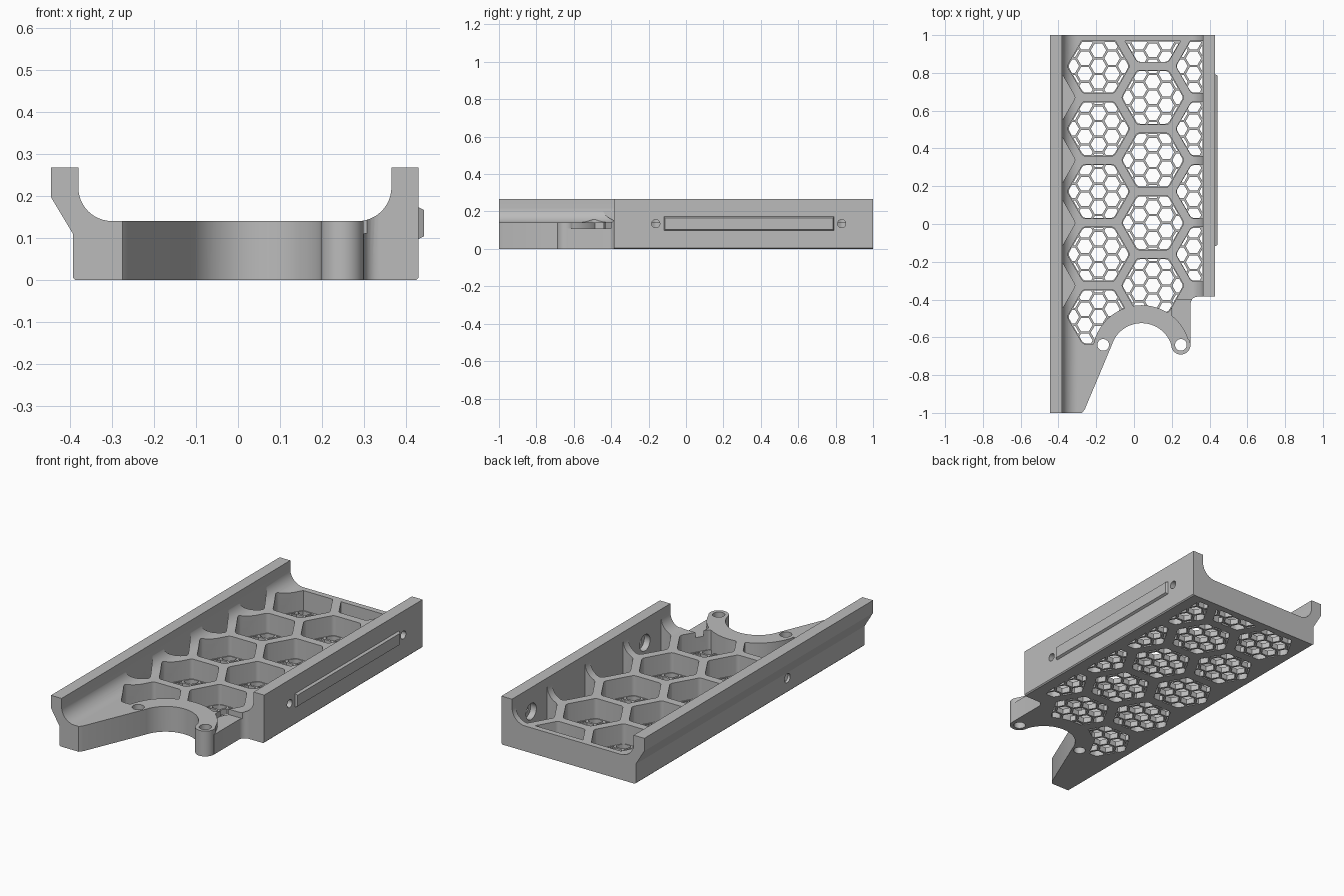
import bpy
import bmesh
from math import sin, cos, pi, radians
from mathutils import Matrix

cube = bpy.data.objects.get("Cube")
if cube:
    bpy.data.objects.remove(cube, do_unlink=True)

grey = bpy.data.materials.new("light_grey")
grey.use_nodes = True
grey.diffuse_color = (0.5, 0.5, 0.5, 1)
grey.node_tree.nodes["Principled BSDF"].inputs["Base Color"].default_value = (0.5, 0.5, 0.5, 1)


def arc(cx, cy, r, a0, a1, n):
    steps = [radians(a0 + (a1 - a0) * i / n) for i in range(n + 1)]
    return [(cx + r * cos(a), cy + r * sin(a)) for a in steps]


def prisms(name, polys, lo, hi, axis="Z"):
    """Extrude flat outlines from lo to hi along an axis, as one object."""
    place = {"Z": lambda p, h: (p[0], p[1], h),
             "Y": lambda p, h: (p[0], h, p[1]),
             "X": lambda p, h: (h, p[0], p[1])}[axis]
    bm = bmesh.new()
    for poly in polys:
        a = [bm.verts.new(place(p, lo)) for p in poly]
        b = [bm.verts.new(place(p, hi)) for p in poly]
        bm.faces.new(a)
        bm.faces.new(b[::-1])
        for i in range(len(poly)):
            j = (i + 1) % len(poly)
            bm.faces.new((a[i], b[i], b[j], a[j]))
    bmesh.ops.recalc_face_normals(bm, faces=bm.faces)
    mesh = bpy.data.meshes.new(name)
    bm.to_mesh(mesh)
    bm.free()
    mesh.materials.append(grey)
    ob = bpy.data.objects.new(name, mesh)
    bpy.context.collection.objects.link(ob)
    return ob


def combine(target, tool, operation="DIFFERENCE"):
    """Apply a boolean and discard the tool."""
    mod = target.modifiers.new("cut", "BOOLEAN")
    mod.operation, mod.object, mod.solver = operation, tool, "EXACT"
    bpy.context.view_layer.update()
    dg = bpy.context.evaluated_depsgraph_get()
    mesh = bpy.data.meshes.new_from_object(target.evaluated_get(dg))
    target.modifiers.clear()
    target.data = mesh
    bpy.data.objects.remove(tool, do_unlink=True)


def clip(poly, inside):
    """Keep the part of poly that lies inside a convex counterclockwise outline."""
    for k in range(len(inside)):
        (ax, ay), (bx, by) = inside[k], inside[(k + 1) % len(inside)]
        side = [(bx - ax) * (y - ay) - (by - ay) * (x - ax) for x, y in poly]
        out = []
        for i, p in enumerate(poly):
            j = (i + 1) % len(poly)
            q = poly[j]
            if side[i] >= 0:
                out.append(p)
            if (side[i] > 0 > side[j]) or (side[i] < 0 < side[j]):
                t = side[i] / (side[i] - side[j])
                out.append((p[0] + (q[0] - p[0]) * t, p[1] + (q[1] - p[1]) * t))
        poly = out
        if len(poly) < 3:
            return []
    return poly


def area(poly):
    return abs(sum(p[0] * q[1] - q[0] * p[1] for p, q in zip(poly, poly[1:] + poly[:1]))) / 2


def hexagon(cx, cy, r, fillet=0.0):
    if not fillet:
        return arc(cx, cy, r, 0, 300, 5)
    pts = []
    for k in range(6):
        x, y = cos(k * pi / 3), sin(k * pi / 3)
        d = r - fillet / cos(pi / 6)
        pts += arc(cx + d * x, cy + d * y, fillet, k * 60 - 30, k * 60 + 30, 4)
    return pts


# Tray: cross-section run along the length
FLOOR, TOP = 0.14, 0.267
section = [(-0.387, 0), (0.424, 0), (0.43, 0.006), (0.43, TOP), (0.365, TOP)]
section += arc(0.285, 0.22, 0.08, 0, -90, 12)
section += arc(-0.30, 0.22, 0.08, 270, 180, 12)
section += [(-0.38, TOP), (-0.445, TOP), (-0.445, 0.197), (-0.393, 0.11), (-0.393, 0.006)]
tray = prisms("honeycomb_tray", [section], -1, 1, "Y")

# Large honeycomb pockets, with a fine mesh left in their floors
PITCH, R = 0.332, 0.166
COL = PITCH * cos(pi / 6)
bounds = [(-0.378, -0.7), (0.365, -0.7), (0.365, 0.968), (-0.378, 0.968)]
pockets, holes = [], []
for c in range(4):
    for row in range(5):
        cx = -0.188 + (c - 1) * COL
        cy = 0.836 - row * PITCH + (0 if c % 2 else PITCH / 2)
        if (c == 3 and row == 4) or (c == 0 and row == 0):
            continue
        pocket = clip(hexagon(cx, cy, R, 0.025), bounds)
        if area(pocket) < 0.001:
            continue
        pockets.append(pocket)
        if c == 0:
            continue
        mx = sum(p[0] for p in pocket) / len(pocket)
        my = sum(p[1] for p in pocket) / len(pocket)
        edge = [(mx + (x - mx) * 0.97, my + (y - my) * 0.97) for x, y in pocket]
        for i in range(-3, 4):
            for j in range(-3, 4):
                x = cx + i * COL / 4
                y = cy + (j + (i % 2) / 2) * PITCH / 4
                small = clip(hexagon(x, y, 0.041), edge)
                if small and area(small) > 0.0003:
                    holes.append(small)
combine(tray, prisms("pocket_cutter", pockets, 0.03, 0.5))
combine(tray, prisms("mesh_cutter", holes, -0.05, 0.06))

# Low step beside the curved bracket
step = [(0.2, -0.66), (0.5, -0.66), (0.5, -0.4), (0.2, -0.4)]
combine(tray, prisms("step_cutter", [step], 0.11, 0.5))

# Curved bracket at the front, then the open front outline
CX, CY = 0.04, -0.69
combine(tray, prisms("bracket", [arc(CX, CY, 0.26, 11, 169, 40)], 0, FLOOR), "UNION")
opening = [(0.6, -0.385), (0.34, -0.385)] + arc(0.335, -0.42, 0.035, 90, 180, 6)
opening += [(0.30, -0.64)] + arc(CX, CY, 0.165, 17, 163, 32)
opening += [(-0.26, -0.98), (-0.275, -1.0), (-0.275, -1.1), (0.6, -1.1)]
combine(tray, prisms("front_cutter", [opening], -0.1, 0.6))


def disc(x, y, r, n=32):
    return arc(x, y, r, 0, 360 - 360 / n, n - 1)


# Screw boss and vertical screw holes
combine(tray, prisms("boss", [disc(0.248, -0.64, 0.051, 40)], 0, FLOOR), "UNION")
combine(tray, prisms("screw_cutter", [disc(x, -0.64, 0.031) for x in (-0.163, 0.248)], -0.1, 0.6))

# Holes through the side walls, countersunk from inside on the tall wall
sides = (-0.162, 0.832)
combine(tray, prisms("side_cutter", [disc(y, 0.135, 0.022) for y in sides], 0.33, 0.5, "X"))
combine(tray, prisms("head_cutter", [disc(y, 0.135, 0.045) for y in sides], 0.33, 0.40, "X"))
combine(tray, prisms("low_cutter", [disc(-0.325, 0.08, 0.025)], -0.5, -0.34, "X"))

# Raised bar on the tall wall, with chamfered edges
bar_outline = [(-0.12, 0.095), (0.795, 0.095), (0.795, 0.175), (-0.12, 0.175)]
bar = prisms("side_bar", [bar_outline], 0.425, 0.443, "X")
for v in bar.data.vertices:
    if v.co.x > 0.44:
        v.co.y += 0.009 if v.co.y < 0.3 else -0.009
        v.co.z += 0.009 if v.co.z < 0.13 else -0.009

# Smooth curves, sharp edges
for ob in bpy.context.selected_objects:
    ob.select_set(False)
tray.select_set(True)
bpy.context.view_layer.objects.active = tray
bpy.ops.object.shade_smooth_by_angle(angle=radians(30))
